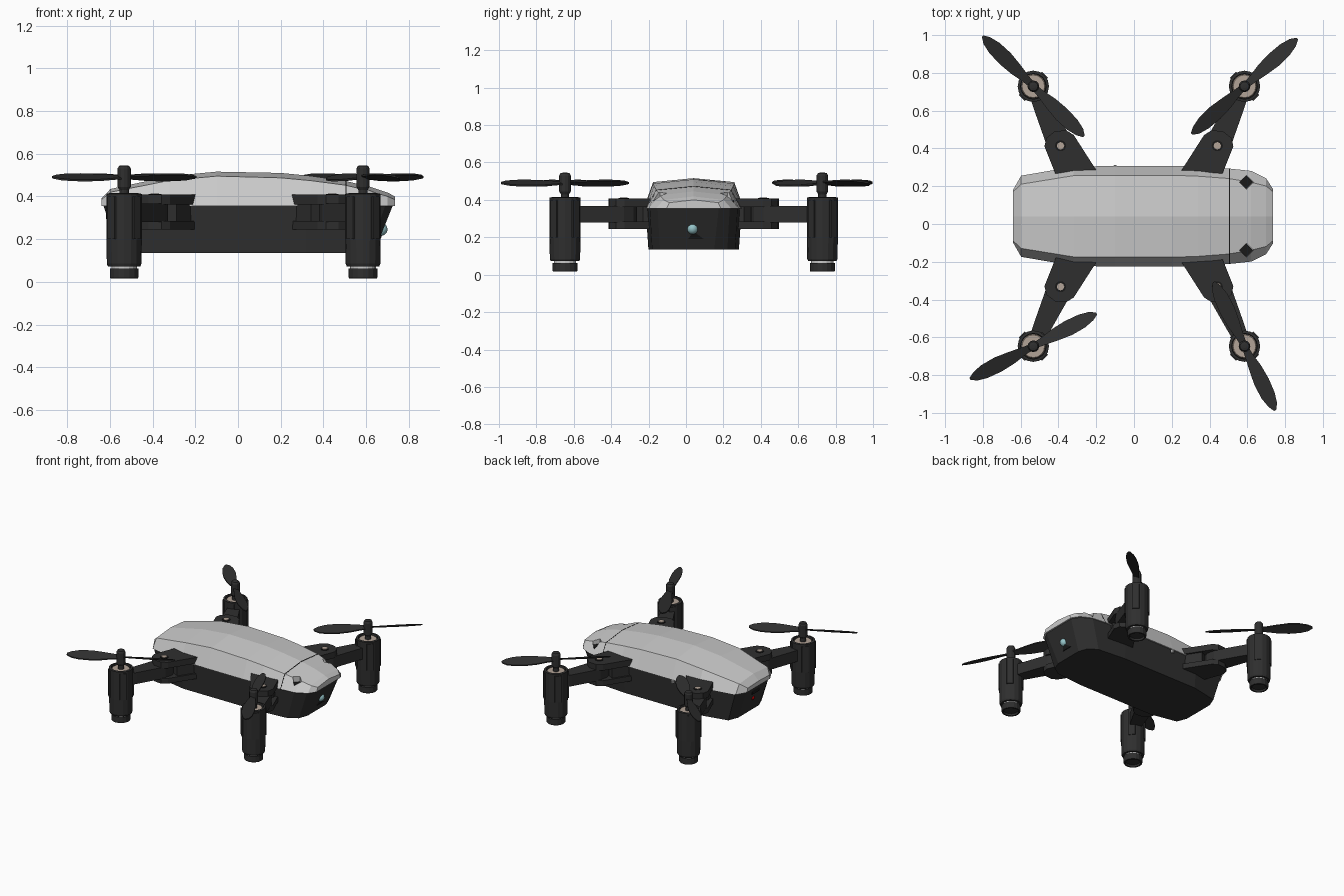
import bpy, bmesh
from math import cos, sin, pi, radians, tan
from mathutils import Vector

if "Cube" in bpy.data.objects:
    bpy.data.objects.remove(bpy.data.objects["Cube"])

CX, CY = 0.026, 0.041   # centre of the airframe


def mat(name, col):
    m = bpy.data.materials.new(name)
    m.diffuse_color = (*col, 1)
    m.use_nodes = True
    m.node_tree.nodes["Principled BSDF"].inputs["Base Color"].default_value = m.diffuse_color
    return m


BLACK = mat("black_plastic", (0.028, 0.028, 0.028))
DARK = mat("dark_recess", (0.01, 0.01, 0.01))
TAN = mat("warm_metal", (0.45, 0.37, 0.31))
TEAL = mat("lens_glass", (0.30, 0.55, 0.58))
RED = mat("red_light", (0.6, 0.0, 0.0))


def loft(name, rings, m=None):
    """Skin a list of closed rings and cap both ends."""
    bm = bmesh.new()
    vs = [[bm.verts.new(p) for p in r] for r in rings]
    n = len(rings[0])
    for a, b in zip(vs, vs[1:]):
        for i in range(n):
            j = (i + 1) % n
            bm.faces.new((a[i], a[j], b[j], b[i]))
    bm.faces.new(vs[0])
    bm.faces.new(vs[-1])
    bmesh.ops.recalc_face_normals(bm, faces=bm.faces)
    me = bpy.data.meshes.new(name)
    bm.to_mesh(me)
    bm.free()
    ob = bpy.data.objects.new(name, me)
    bpy.context.collection.objects.link(ob)
    if m:
        me.materials.append(m)
    return ob


def prism(name, pts, z0, z1, m=None):
    return loft(name, [[(x, y, z) for x, y in pts] for z in (z0, z1)], m)


def circle(x, y, r, n=16):
    return [(x + r * cos(2 * pi * i / n), y + r * sin(2 * pi * i / n)) for i in range(n)]


def lathe(name, x, y, profile, m=None, n=16):
    return loft(name, [[(px, py, z) for px, py in circle(x, y, r, n)] for r, z in profile], m)


# Upper shell: stations of x, lower half width, upper half width, shoulder z, ridge z
stations = [(-0.64, .14, .13, .385, .39), (-0.597, .215, .17, .42, .435),
            (-0.32, .262, .215, .475, .495), (-0.1, .267, .217, .495, .516),
            (0.2, .267, .217, .487, .51), (0.34, .263, .212, .474, .496),
            (0.5, .253, .20, .453, .473), (0.62, .24, .18, .425, .445),
            (0.70, .20, .16, .40, .418), (0.735, .145, .13, .385, .40)]


def section(x, hb, ht, ze, zr, g=0.0):
    return [(x, CY + hb + g, .355), (x, CY + ht + g, ze + g), (x, CY, zr + g),
            (x, CY - ht - g, ze + g), (x, CY - hb - g, .355)]


shell = loft("upper_shell", [section(*s) for s in stations])
loft("nose_panel_seam", [section(.503, .2525, .1995, .4525, .4725, .001),
                         section(.508, .252, .1987, .4515, .4715, .001)], DARK)

# Diamond sensor recesses beside the nose
for s, side in ((-1, "right"), (1, "left")):
    cut = prism("sensor_cutter_" + side, circle(.595, CY + s * .18, .037, 4), .385, .55)
    cut.hide_render = True
    cut.hide_set(True)
    mod = shell.modifiers.new("sensor_recess", 'BOOLEAN')
    mod.object = cut
    mod.operation = 'DIFFERENCE'
    mod.solver = 'EXACT'
    prism("sensor_" + side, circle(.595, CY + s * .18, .036, 4), .37, .396, DARK)


# Lower hull: tapered tub
def plan(half, z):
    return [(x, CY + y, z) for x, y in half] + [(x, CY - y, z) for x, y in reversed(half)]


top = [(-.63, .135), (-.59, .21), (-.32, .257), (.32, .257), (.61, .235), (.69, .193), (.725, .135)]
low = [(-.555, .125), (-.525, .20), (-.32, .242), (.32, .242), (.545, .222), (.61, .18), (.635, .11)]
loft("lower_hull", [plan(low, .135), plan(top, .358)], BLACK)

# Camera lens with dark wedge below, rear light, rear port and side button
bpy.ops.mesh.primitive_uv_sphere_add(segments=12, ring_count=8, radius=.03, location=(.67, CY - .006, .246))
bpy.context.object.name = "camera_lens"
bpy.context.object.data.materials.append(TEAL)
bpy.ops.object.shade_smooth_by_angle()
loft("lens_recess", [[(.655, CY - .03, .19), (.655, CY + .055, .19), (.675, CY, .23)],
                     [(.662, CY - .03, .19), (.662, CY + .055, .19), (.68, CY, .23)]], DARK)
bpy.ops.mesh.primitive_uv_sphere_add(segments=10, ring_count=6, radius=.016, location=(-.588, CY, .25))
bpy.context.object.name = "rear_light"
bpy.context.object.data.materials.append(RED)
prism("rear_port", [(-.618, CY - .04), (-.59, CY - .04), (-.59, CY + .04), (-.618, CY + .04)], .295, .325, DARK)
prism("side_button", circle(-.1, CY + .26, .012, 8), .33, .35)

# Fork bracket outlines in the positive quadrant
fork = [(.19, .19), (.22, .235), (.345, .43), (.385, .455), (.445, .45),
        (.49, .415), (.50, .37), (.44, .22), (.43, .19)]
spine = [(.21, .19), (.235, .235), (.315, .36), (.37, .33), (.43, .27), (.42, .19)]
screw, hub = Vector((.415, .373)), Vector((.559, .688))
d = (hub - screw).normalized()
w = Vector((d.y, -d.x))
link = [screw + d * t + w * k for t, k in
        ((-.06, .03), (-.03, .055), (.03, .066), (.24, .047), (.30, .04),
         (.30, -.04), (.24, -.047), (.03, -.066), (-.03, -.055), (-.06, -.03))]
blade = [(0, .016, -.016), (.06, .022, -.022), (.13, .036, -.032), (.21, .043, -.040),
         (.29, .040, -.036), (.345, .028, -.022), (.377, .008, -.004)]


def propeller(tag, x, y, ang):
    """Two pitched blades, half a turn apart."""
    for k in range(2):
        a = radians(ang) + k * pi
        u, v = Vector((cos(a), sin(a), 0)), Vector((-sin(a), cos(a), 0))
        rings = []
        for r, hi, lo in blade:
            c = Vector((x, y, .49)) + u * r
            p, q = [c + v * s + Vector((0, 0, -s * tan(radians(20)))) for s in (hi, lo)]
            e = Vector((0, 0, .004))
            rings.append([p + e, q + e, q - e, p - e])
        loft(f"propeller_blade_{k + 1}_{tag}", rings, BLACK)


# Four arms, each with bracket, link, motor, foot and propeller
for sx, sy, tag, ang in ((-1, -1, "front_left", 27), (1, -1, "front_right", -64.8),
                         (-1, 1, "back_left", 135), (1, 1, "back_right", 41.7)):
    def place(pts):
        return [(CX + sx * p[0], CY + sy * p[1]) for p in pts]

    prism("bracket_top_" + tag, place(fork), .362, .408, BLACK)
    prism("bracket_bottom_" + tag, place(fork), .245, .285, BLACK)
    prism("bracket_spine_" + tag, place(spine), .28, .365, BLACK)
    prism("arm_link_" + tag, place(link), .28, .366, BLACK)
    px, py = place([screw])[0]
    prism("screw_seat_" + tag, circle(px, py, .03, 10), .40, .411, DARK)
    prism("pivot_screw_" + tag, circle(px, py, .02, 8), .40, .414, TAN)

    x, y = place([hub])[0]
    lathe("motor_housing_" + tag, x, y,
          [(.05, .072), (.076, .072), (.081, .085), (.083, .20), (.083, .412),
           (.068, .415), (.066, .385), (.02, .385)], BLACK)
    for i in range(4):
        a = pi / 4 + i * pi / 2
        c, s = cos(a), sin(a)
        rib = [(x + c * r - s * t, y + s * r + c * t) for r, t in
               ((.07, -.025), (.087, -.022), (.087, .022), (.07, .025))]
        prism(f"motor_rib_{i + 1}_{tag}", rib, .20, .40, BLACK)
    lathe("motor_top_" + tag, x, y, [(.065, .38), (.065, .398), (.06, .404), (.02, .404)], TAN)
    lathe("motor_collar_" + tag, x, y, [(.06, .055), (.06, .076)])
    lathe("motor_foot_" + tag, x, y,
          [(.03, .03), (.05, .03), (.054, .016), (.064, .016), (.067, .022), (.067, .062), (.03, .062)], BLACK)
    lathe("propeller_hub_" + tag, x, y,
          [(.022, .39), (.022, .43), (.031, .445), (.031, .53), (.024, .543), (.01, .546)], BLACK, 12)
    propeller(tag, x, y, ang)
